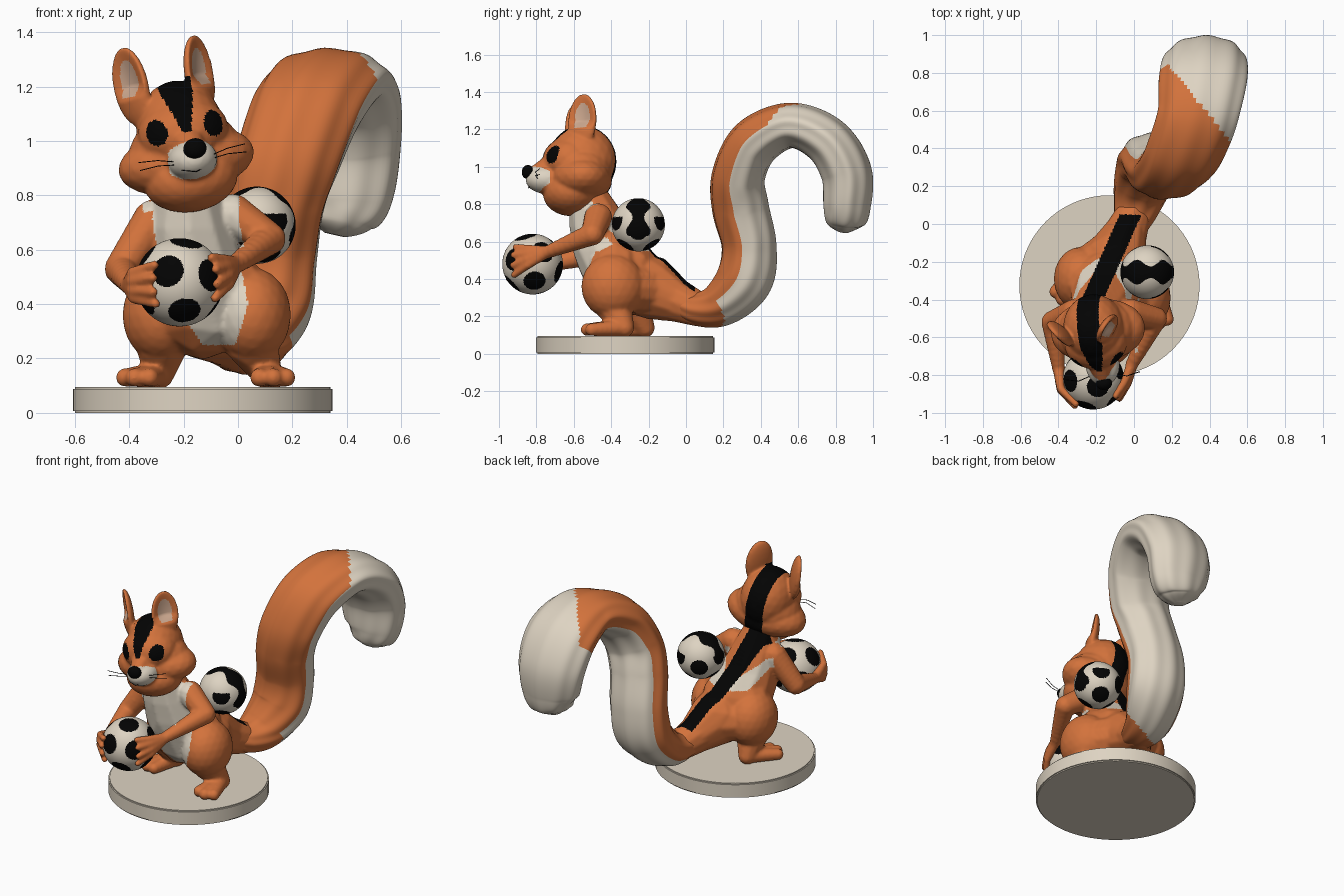
import bpy, bmesh, math
from mathutils import Vector, Matrix

cube = bpy.data.objects.get("Cube")
if cube:
    bpy.data.objects.remove(cube)
ORANGE, CREAM, BLACK, TAN = range(4)
MATS = []
for label, rgb in (("orange fur", (0.65, 0.17, 0.045)), ("cream", (0.73, 0.655, 0.54)),
                   ("black", (0.001, 0.001, 0.001)), ("ear tan", (0.62, 0.4, 0.28))):
    m = bpy.data.materials.new(label)
    m.use_nodes = True
    m.diffuse_color = (*rgb, 1)
    m.node_tree.nodes["Principled BSDF"].inputs["Base Color"].default_value = (*rgb, 1)
    MATS.append(m)

def ellipsoid(bm, center, radii, rot=Matrix(), detail=3):
    mat = Matrix.Translation(center) @ rot @ Matrix.Diagonal((*radii, 1))
    bmesh.ops.create_icosphere(bm, subdivisions=detail, radius=1, matrix=mat)

def limb(bm, *stations):
    """Chain of overlapping balls through (x, y, z, radius) stations."""
    for a, b in zip(stations, stations[1:]):
        for i in range(9):
            p = Vector(a).lerp(Vector(b), i / 8)
            ellipsoid(bm, p[:3], [p[3]] * 3, detail=2)

def finish(name, bm, rule, matrix=Matrix(), voxel=0, sculpt=None):
    """Turn a bmesh into a smooth object; fuse it when voxel is set; colour faces by rule."""
    mesh = bpy.data.meshes.new(name)
    bmesh.ops.recalc_face_normals(bm, faces=bm.faces[:])
    bm.to_mesh(mesh)
    bm.free()
    ob = bpy.data.objects.new(name, mesh)
    bpy.context.collection.objects.link(ob)
    if voxel:
        fuse = ob.modifiers.new("fuse", 'REMESH')
        fuse.mode, fuse.voxel_size = 'VOXEL', voxel
        soft = ob.modifiers.new("soften", 'SMOOTH')
        soft.factor, soft.iterations = 0.5, 8
        graph = bpy.context.evaluated_depsgraph_get()
        mesh = bpy.data.meshes.new_from_object(ob.evaluated_get(graph))
        ob.modifiers.clear()
        ob.data = mesh
    if sculpt:
        for v in mesh.vertices:
            v.co = sculpt(v.co)
    mesh.materials.clear()
    for m in MATS:
        mesh.materials.append(m)
    for p in mesh.polygons:
        p.material_index = rule(p.center, p.normal)
        p.use_smooth = True
    ob.matrix_world = matrix
    return ob

def clamp(t):
    return max(0.0, min(1.0, t))

# Round stand
bm = bmesh.new()
bmesh.ops.create_cone(bm, cap_ends=True, segments=72, radius1=0.477, radius2=0.477, depth=0.095,
                      matrix=Matrix.Translation((-0.13, -0.325, 0.0475)))
rims = [e for e in bm.edges if abs(e.verts[0].co.z - e.verts[1].co.z) < 0.01]
bmesh.ops.bevel(bm, geom=rims, offset=0.007, segments=2, affect='EDGES')
stand = finish("stand", bm, lambda c, n: CREAM)
bpy.context.view_layer.objects.active = stand
stand.select_set(True)
bpy.ops.object.shade_smooth_by_angle(angle=math.radians(35))

# Balls with black patches
HAND_BALL = Vector((-0.215, -0.82, 0.48))

def ball(name, center, radius, a, b, band=False):
    a, b = Vector(a).normalized(), Vector(b)
    b = (b - a * b.dot(a)).normalized()
    ring = [Matrix.Rotation(k * math.tau / 5, 3, a) @ (a + 2 * b).normalized() for k in range(5)]
    axes = [s * v for v in [a] + ring for s in (1, -1)]
    def rule(c, n):
        turn = math.atan2(n.z, n.x)
        if band and -0.45 < turn < 2.9 and abs(n.y) < 0.34 + 0.12 * math.cos(5.5 * (turn - 0.87)):
            return BLACK
        spot = any(n.dot(v) > 0.93 for v in axes)
        return BLACK if spot and not (band and n.z > 0.3) else CREAM
    bm = bmesh.new()
    bmesh.ops.create_icosphere(bm, subdivisions=6, radius=radius)
    finish(name, bm, rule, Matrix.Translation(center))

ball("held_ball", HAND_BALL, 0.162, (-0.28, -0.92, 0.27), (0.1, -0.75, -0.65))
ball("back_ball", (0.07, -0.255, 0.69), 0.142, (0.64, 0, 0.77), (0.97, 0, -0.26), band=True)

# Body: torso, rump, legs, feet, arms and hands fused together
bm = bmesh.new()
limb(bm, (-0.13, -0.33, 0.41, 0.215), (-0.16, -0.42, 0.55, 0.185),
     (-0.18, -0.47, 0.68, 0.155), (-0.19, -0.52, 0.83, 0.11))
limb(bm, (-0.1, -0.2, 0.36, 0.175), (-0.05, -0.06, 0.29, 0.12), (0, 0.06, 0.24, 0.095))
for thigh, heel, way in (((0.05, -0.39, 0.36), (0.11, -0.33, 0.14), (0.1, -1, 0)),
                         ((-0.28, -0.29, 0.36), (-0.29, -0.22, 0.14), (-0.45, -0.9, 0))):
    thigh, heel, way = Vector(thigh), Vector(heel), Vector(way).normalized()
    hip = thigh.lerp(Vector((-0.14, -0.37, 0.55)), 0.55)
    limb(bm, (*thigh, 0.143), (*hip, 0.15))
    limb(bm, (*thigh, 0.14), (-0.09, -0.15, 0.35, 0.14))
    ellipsoid(bm, thigh, (0.145, 0.17, 0.175))
    limb(bm, (*(thigh - Vector((0, 0, 0.1))), 0.1), (*heel, 0.055))
    across = Vector((-way.y, way.x, 0))
    for k in (-1, 0, 1):
        toe = heel + way * (0.2 - 0.02 * abs(k)) + across * 0.05 * k
        limb(bm, (*heel, 0.05), (toe.x, toe.y, 0.13, 0.036))
for shoulder, elbow, palm, tip in (
        ((-0.02, -0.47, 0.73), (0.115, -0.5, 0.64), (-0.01, -0.74, 0.545), (0.72, -0.55, 0.55)),
        ((-0.31, -0.47, 0.71), (-0.43, -0.52, 0.53), (-0.4, -0.76, 0.47), (-0.55, -0.8, 0.38))):
    limb(bm, (*shoulder, 0.078), (*elbow, 0.063), (*palm, 0.037))
    start = (Vector(palm) - HAND_BALL).normalized()
    for k in range(4):
        end = (Vector(tip) - Vector((0, 0, 0.29 * k))).normalized()
        middle = HAND_BALL + (start + end).normalized() * 0.185
        limb(bm, (*palm, 0.032), (*middle, 0.022), (*(HAND_BALL + end * 0.174), 0.019))

def body_rule(c, n):
    spine = -0.04 + 0.45 * c.y
    if abs(c.x - spine) < 0.058 and -0.46 < c.y < 0.05 and n.y + n.z > 0.4 and c.z > 0.3:
        return BLACK
    mid = -0.155 + 0.19 * max(0, 0.7 - c.z)
    half = min(0.16 if c.z > 0.55 else 0.135, 0.06 + 0.5 * (c.z - 0.25))
    if n.y < -0.1 and c.z > 0.25 and -0.68 < c.y and abs(c.x - mid) < half:
        return CREAM
    strap = abs(c.z - 0.75 + 0.65 * (c.y + 0.5)) < 0.032
    return CREAM if strap and c.y > -0.55 and c.z > 0.55 and -0.35 < c.x < 0 else ORANGE

finish("body", bm, body_rule, voxel=0.0085)

# Head with cheeks, muzzle and cupped ears, built upright and then tilted
HEAD = (Matrix.Translation((-0.2, -0.565, 0.98)) @ Matrix.Rotation(math.radians(-10), 4, 'Y')
        @ Matrix.Rotation(math.radians(6), 4, 'Z'))
EARS = [Matrix.Translation((0.128 * s - 0.025, 0, 0.25)) @ Matrix.Rotation(0.92 * s, 4, 'Z')
        @ Matrix.Rotation(0.06 * s, 4, 'Y') for s in (1, -1)]
bm = bmesh.new()
for center, radii in (((0, 0.01, 0.05), (0.165, 0.185, 0.195)), ((0, 0, -0.055), (0.255, 0.17, 0.125)),
                      ((0, 0, -0.01), (0.205, 0.175, 0.14)), ((0, -0.05, -0.125), (0.175, 0.15, 0.12)),
                      ((0, -0.06, 0.05), (0.17, 0.145, 0.13)), ((0.005, -0.18, -0.055), (0.092, 0.115, 0.075))):
    ellipsoid(bm, center, radii)
limb(bm, (0, -0.12, 0.03, 0.08), (0.005, -0.24, -0.02, 0.045))
for ear in EARS:
    ellipsoid(bm, ear.translation, (0.088, 0.036, 0.15), ear.to_3x3().to_4x4())

def cup_ears(p):
    for ear in EARS:
        q = ear.inverted() @ p
        r = (q.x / 0.082) ** 2 + (q.z / 0.145) ** 2
        if r < 1 and q.y < 0:
            q.y += 0.042 * (1 - r) * clamp((q.z + 0.05) / 0.05)
            return ear @ q
    return p

def head_rule(c, n):
    if c.y < 0 and ((abs(c.x) - 0.106) / 0.037) ** 2 + ((c.z - 0.065) / 0.048) ** 2 < 1:
        return BLACK
    for ear in EARS:
        q = ear.inverted() @ c
        if (q.x / 0.045) ** 2 + ((q.z - 0.015) / 0.085) ** 2 < 1 and q.y < 0.012 and q.z > -0.04:
            return TAN
    width = 0.058 if c.y > 0 else 0.015 + 0.045 * clamp((c.z - 0.05) / 0.15)
    if abs(c.x) < width and c.z < 0.255 and (c.z > 0.05 or c.y > 0.05):
        return BLACK
    muzzle = c.y < -0.17 and (c.x / 0.1) ** 2 + ((c.z + 0.055) / 0.07) ** 2 < 1
    return CREAM if muzzle else ORANGE

finish("head", bm, head_rule, HEAD, voxel=0.008, sculpt=cup_ears)
bm = bmesh.new()
ellipsoid(bm, (0.01, -0.283, -0.015), (0.043, 0.033, 0.038))
finish("nose", bm, lambda c, n: BLACK, HEAD)

# Whiskers and mouth line
wires = bpy.data.curves.new("whiskers", 'CURVE')
wires.dimensions, wires.bevel_depth, wires.bevel_resolution = '3D', 0.0018, 1
paths = [[(s * 0.07, -0.235, -0.05 - 0.012 * k), (s * 0.13, -0.255, -0.035 - 0.02 * k),
          (s * 0.2, -0.24, -0.03 - 0.03 * k)] for s in (1, -1) for k in range(2)]
paths.append([(-0.05, -0.26, -0.085), (0, -0.28, -0.1), (0.05, -0.26, -0.085)])
for path in paths:
    spline = wires.splines.new('POLY')
    spline.points.add(len(path) - 1)
    for point, co in zip(spline.points, path):
        point.co = (*co, 1)
wires.materials.append(MATS[BLACK])
whiskers = bpy.data.objects.new("whiskers", wires)
bpy.context.collection.objects.link(whiskers)
whiskers.matrix_world = HEAD

# Tail: ridged oval swept along an S curve; stations are x, y, z, half width, half thickness
stations = [Vector(s) for s in (
    (-0.05, -0.1, 0.29, 0.06, 0.05), (0, 0.05, 0.24, 0.11, 0.085), (0.04, 0.19, 0.27, 0.15, 0.12),
    (0.09, 0.31, 0.40, 0.18, 0.15), (0.11, 0.335, 0.58, 0.18, 0.145), (0.14, 0.29, 0.78, 0.18, 0.15),
    (0.19, 0.28, 0.95, 0.19, 0.14), (0.26, 0.37, 1.13, 0.2, 0.135), (0.335, 0.56, 1.22, 0.21, 0.12),
    (0.365, 0.75, 1.14, 0.23, 0.13), (0.375, 0.855, 0.97, 0.22, 0.135), (0.38, 0.86, 0.79, 0.185, 0.125),
    (0.365, 0.85, 0.70, 0.125, 0.1), (0.355, 0.848, 0.655, 0.04, 0.03))]
last, SEGS, STEPS = len(stations) - 1, 72, 12

def spline_at(t):
    i = min(int(t), last - 1)
    f = t - i
    a, b, c, d = (stations[max(0, min(last, i + k))] for k in (-1, 0, 1, 2))
    return 0.5 * (2 * b + (c - a) * f + (2 * a - 5 * b + 4 * c - d) * f * f + (3 * b - a - 3 * c + d) * f ** 3)

bm = bmesh.new()
rings, colours = [], []
for j in range(last * STEPS + 1):
    t = j / STEPS
    s = spline_at(t)
    tangent = Vector((spline_at(min(t + 0.02, last)) - spline_at(max(t - 0.02, 0)))[:3]).normalized()
    outer = Vector((0, -tangent.z, tangent.y)).normalized()
    side = tangent.cross(outer)
    rings.append([])
    for a in (k * math.tau / SEGS for k in range(SEGS)):
        offset = side * s[3] * math.cos(a) + outer * s[4] * math.sin(a)
        rings[-1].append(bm.verts.new(Vector(s[:3]) + offset * (1 + 0.025 * math.cos(9 * a + 0.5 * t))))
for j, (r0, r1) in enumerate(zip(rings, rings[1:])):
    for k in range(SEGS):
        face = bm.faces.new((r0[k], r0[(k + 1) % SEGS], r1[(k + 1) % SEGS], r1[k]))
        a, c = (k + 0.5) * math.tau / SEGS, face.calc_center_median()
        tip = c.z > 0.9 and c.y > 0.88 - 1.23 * (c.x - 0.15) or j > 9.2 * STEPS
        fur = j < (1.6 + 0.5 * math.cos(a)) * STEPS or math.sin(a) > 0.46 * math.cos(a) - 0.14
        colours.append(ORANGE if fur and not tip else CREAM)
for cap in (rings[0], rings[-1]):
    bm.faces.new(cap)
shades = iter(colours + [ORANGE, CREAM])
finish("tail", bm, lambda c, n: next(shades))
